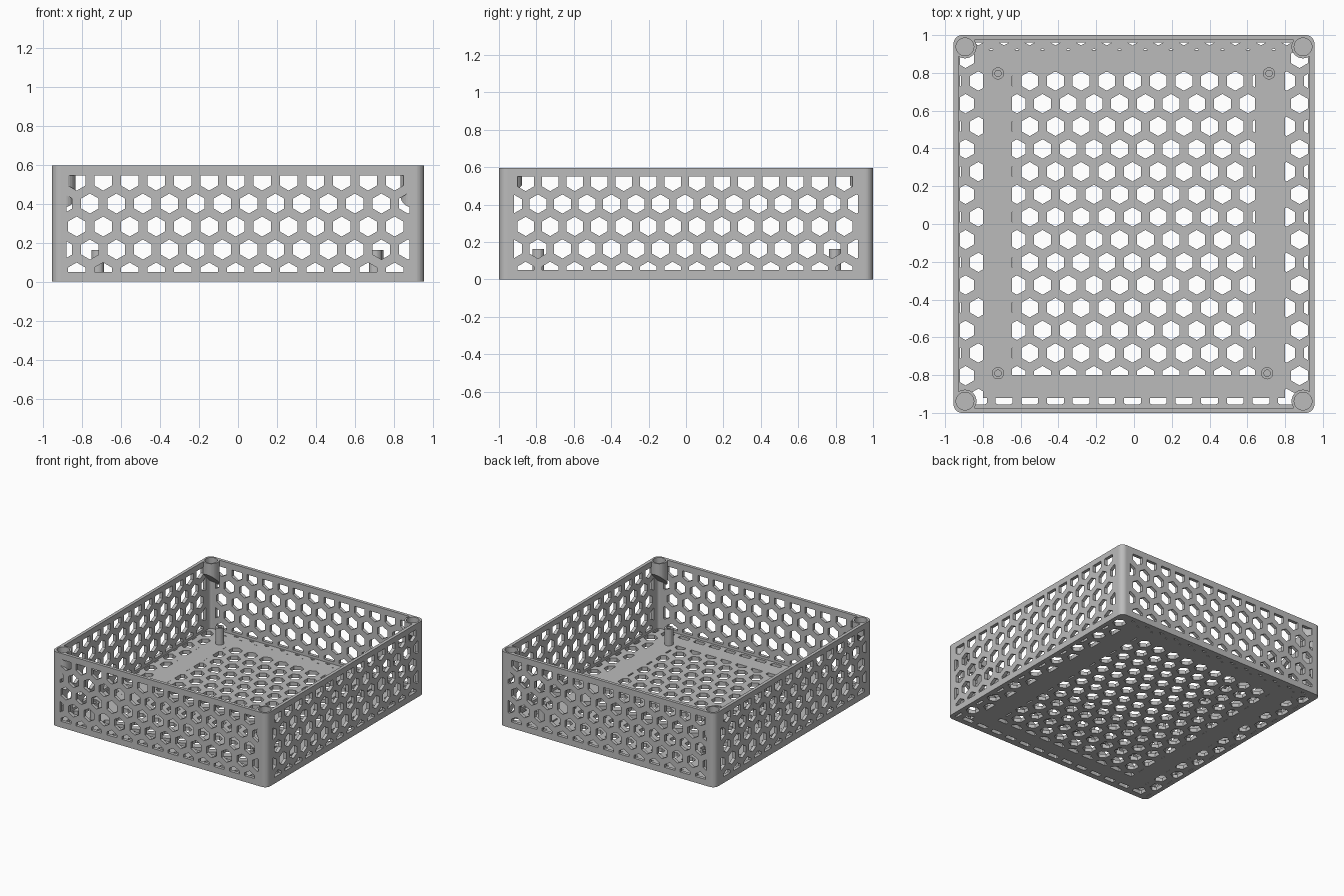
import bpy, bmesh
from math import sin, cos, pi, sqrt
from mathutils import Vector

if "Cube" in bpy.data.objects:
    bpy.data.objects.remove(bpy.data.objects["Cube"])

HX, HY, H = 0.955, 1.0, 0.595      # half width, half depth, height
WALL, FLOOR = 0.026, 0.03
HEX_R = 0.0515

grey = bpy.data.materials.new("plain grey")
grey.use_nodes = True
GREY = (0.5, 0.5, 0.5, 1)
grey.diffuse_color = GREY
grey.node_tree.nodes["Principled BSDF"].inputs["Base Color"].default_value = GREY


def prisms(name, outlines, low, high, axis="z"):
    """One object holding a prism along the axis for each 2D outline."""
    place = {"x": lambda a, b, t: (t, a, b),
             "y": lambda a, b, t: (a, t, b),
             "z": lambda a, b, t: (a, b, t)}[axis]
    bm = bmesh.new()
    for pts in outlines:
        ends = [[bm.verts.new(place(a, b, t)) for a, b in pts] for t in (low, high)]
        n = len(pts)
        bm.faces.new(ends[0])
        bm.faces.new(ends[1])
        for i in range(n):
            j = (i + 1) % n
            bm.faces.new((ends[0][i], ends[0][j], ends[1][j], ends[1][i]))
    bmesh.ops.recalc_face_normals(bm, faces=bm.faces)
    mesh = bpy.data.meshes.new(name)
    bm.to_mesh(mesh)
    bm.free()
    mesh.materials.append(grey)
    obj = bpy.data.objects.new(name, mesh)
    bpy.context.collection.objects.link(obj)
    return obj


def combine(target, tool, operation="DIFFERENCE"):
    """Apply a boolean and discard the tool."""
    mod = target.modifiers.new("bool", "BOOLEAN")
    mod.operation, mod.solver, mod.object = operation, "EXACT", tool
    bpy.context.view_layer.objects.active = target
    bpy.ops.object.modifier_apply(modifier=mod.name)
    bpy.data.objects.remove(tool)


def circle(cx, cy, r, n=32):
    return [(cx + r * cos(2 * pi * i / n), cy + r * sin(2 * pi * i / n)) for i in range(n)]


def rounded_rect(hx, hy, r, n=8):
    pts = []
    for k, (sx, sy) in enumerate(((1, 1), (-1, 1), (-1, -1), (1, -1))):
        for i in range(n + 1):
            a = (k + i / n) * pi / 2
            pts.append((sx * (hx - r) + r * cos(a), sy * (hy - r) + r * sin(a)))
    return pts


def clip(pts, window):
    """Trim a convex outline to a rectangle (a0, a1, b0, b1)."""
    for i, limit in enumerate(window):
        k, sign = i // 2, 1 if i % 2 == 0 else -1
        out = []
        for p, q in zip(pts, pts[1:] + pts[:1]):
            dp, dq = sign * (p[k] - limit), sign * (q[k] - limit)
            if dp >= 0:
                out.append(p)
            if dp * dq < 0:
                t = dp / (dp - dq)
                out.append((p[0] + t * (q[0] - p[0]), p[1] + t * (q[1] - p[1])))
        pts = out
        if len(pts) < 3:
            return None
    return pts


def honeycomb(a0, b0, pitch, rise, windows):
    """Staggered pointed hexagons through (a0, b0), trimmed to the windows."""
    cells = []
    for row in range(-20, 21):
        for col in range(-20, 21):
            ca = a0 + pitch * (col + 0.5 * (row % 2))
            cb = b0 + rise * row
            cell = [(ca + HEX_R * sin(k * pi / 3), cb + HEX_R * cos(k * pi / 3))
                    for k in range(6)]
            cells += [c for w in windows if (c := clip(cell, w))]
    return cells


# Open tray with rounded corners
tray = prisms("tray", [rounded_rect(HX, HY, 0.045)], 0, H)
combine(tray, prisms("cavity", [rounded_rect(HX - WALL, HY - WALL, 0.02)], FLOOR, H + 1))

# Honeycomb through front and back walls, then through the side walls
combine(tray, prisms("front_holes", honeycomb(-0.012, 0.283, 0.136, 0.118,
        [(-0.88, 0.88, 0.05, 0.545)]), -2, 2, "y"))
combine(tray, prisms("side_holes", honeycomb(-0.071, 0.283, 0.131, 0.12,
        [(-0.92, 0.92, 0.05, 0.55)]), -2, 2, "x"))

# Floor honeycomb: centre field and side strips, then front and back strips
EDGE = 0.955
for windows in ([(-0.645, 0.64, -0.8, 0.805), (-0.92, -0.8, -EDGE, EDGE + 0.005),
                 (0.8, 0.92, -EDGE, EDGE + 0.005)],
                [(-0.9, 0.9, -EDGE, -0.92), (-0.9, 0.9, 0.92, EDGE + 0.005)]):
    combine(tray, prisms("floor_holes",
            honeycomb(-0.008, 0.037, 0.136, 0.12, windows), -1, FLOOR + 0.2))

# Corner bosses: slanted underside falling toward the front and back walls
for sx in (-1, 1):
    for sy in (-1, 1):
        cx, cy = sx * 0.895, sy * 0.938
        boss = prisms("corner_boss", [circle(cx, cy, 0.061)], 0.3, H)
        wedge = [(sy * 0.8, 0.58), (sy * 1.1, 0.28), (sy * 1.1, 0.1), (sy * 0.8, 0.1)]
        combine(boss, prisms("slant", [wedge], -2, 2, "x"))
        combine(boss, prisms("bounds", [rounded_rect(HX - 0.002, HY - 0.002, 0.045)],
                             0, 1), "INTERSECT")
        combine(tray, boss, "UNION")
        combine(tray, prisms("boss_hole", [circle(cx, cy, 0.047)], H - 0.07, H + 1))

# Hollow standoffs on the floor
for name, x, y in (("back_right", -0.72, 0.797), ("back_left", 0.715, 0.797),
                   ("front_right", -0.72, -0.79), ("front_left", 0.705, -0.79)):
    post = prisms(name + "_standoff", [circle(x, y, 0.032, 24)], FLOOR - 0.005, 0.162)
    combine(post, prisms("bore", [circle(x, y, 0.017, 24)], FLOOR + 0.01, 1))
